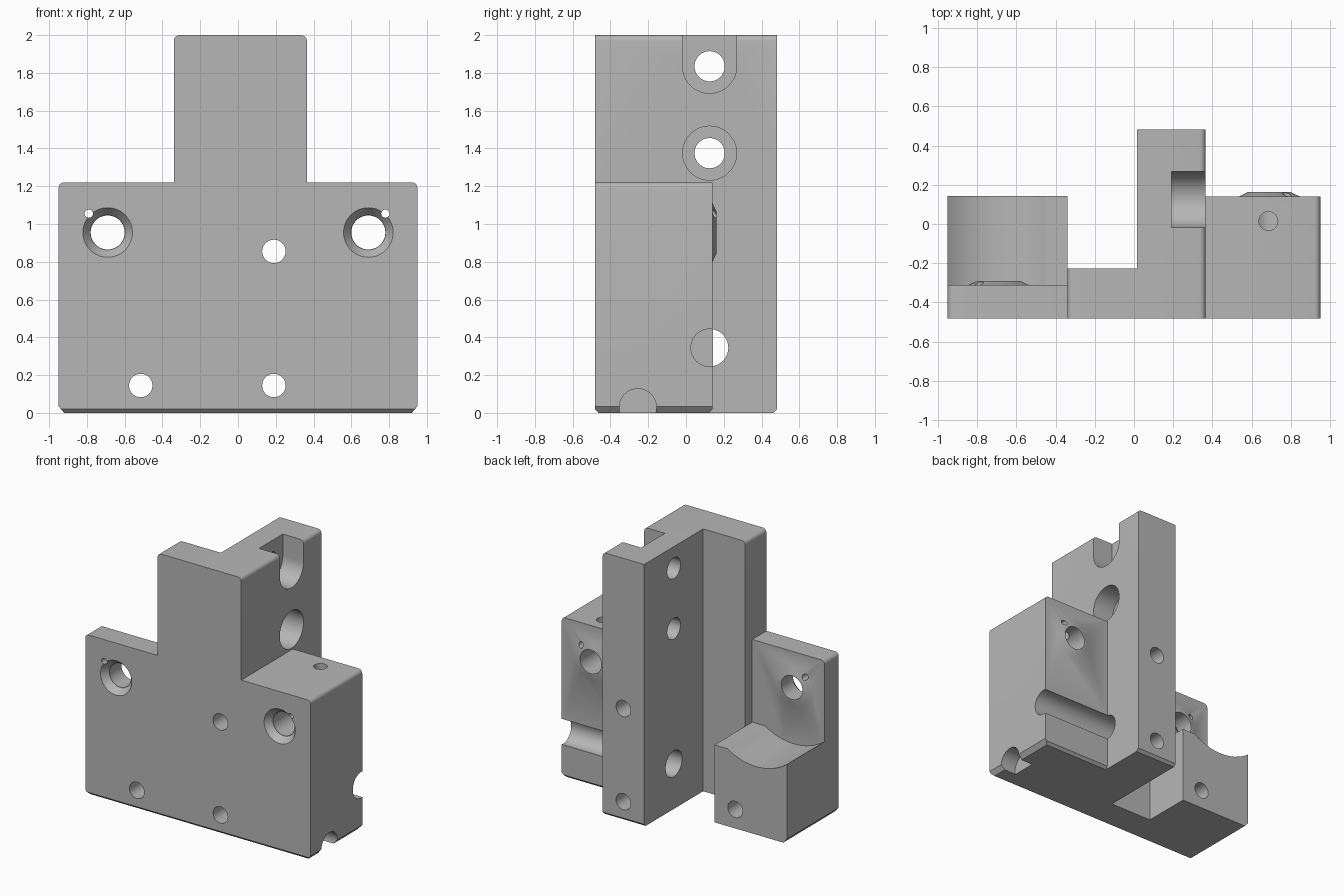
import bpy, bmesh, math
from mathutils import Matrix, Vector

if "Cube" in bpy.data.objects:
    bpy.data.objects.remove(bpy.data.objects["Cube"], do_unlink=True)

grey = bpy.data.materials.new("machined_grey")
grey.use_nodes = True
colour = (0.47, 0.47, 0.47, 1)
grey.diffuse_color = colour
bsdf = next(n for n in grey.node_tree.nodes if n.type == 'BSDF_PRINCIPLED')
bsdf.inputs["Base Color"].default_value = colour


def finish(name, bm):
    bmesh.ops.recalc_face_normals(bm, faces=bm.faces[:])
    mesh = bpy.data.meshes.new(name)
    bm.to_mesh(mesh)
    bm.free()
    mesh.materials.append(grey)
    obj = bpy.data.objects.new(name, mesh)
    bpy.context.collection.objects.link(obj)
    return obj


def prism(name, outline, y0, y1, round_at=(), radius=0.03):
    """Extrude an x-z outline along y, rounding the numbered corners."""
    bm = bmesh.new()
    front = [bm.verts.new((x, y0, z)) for x, z in outline]
    back = [bm.verts.new((x, y1, z)) for x, z in outline]
    bm.faces.new(front)
    bm.faces.new(back[::-1])
    for i in range(len(front)):
        j = (i + 1) % len(front)
        bm.faces.new((front[j], front[i], back[i], back[j]))
    edges = [bm.edges.get((front[i], back[i])) for i in round_at]
    if edges:
        bmesh.ops.bevel(bm, geom=edges, offset=radius, segments=5,
                        profile=0.5, affect='EDGES')
    return finish(name, bm)


def box(name, x0, x1, y0, y1, z0, z1):
    return prism(name, [(x0, z0), (x1, z0), (x1, z1), (x0, z1)], y0, y1)


def rod(name, start, end, r1, r2=None, sides=48):
    """Cylinder or cone between two points."""
    a, b = Vector(start), Vector(end)
    bm = bmesh.new()
    turn = (b - a).to_track_quat('Z', 'Y').to_matrix().to_4x4()
    bmesh.ops.create_cone(bm, cap_ends=True, segments=sides, radius1=r1,
                          radius2=r1 if r2 is None else r2, depth=(b - a).length,
                          matrix=Matrix.Translation((a + b) / 2) @ turn)
    return finish(name, bm)


def combine(tool, operation='DIFFERENCE'):
    mod = body.modifiers.new("combine", 'BOOLEAN')
    mod.operation = operation
    mod.solver = 'EXACT'
    mod.object = tool
    bpy.context.view_layer.objects.active = body
    bpy.ops.object.modifier_apply(modifier=mod.name)
    bpy.data.objects.remove(tool, do_unlink=True)


# Stepped T outline with rounded top corners and chamfered foot
body = prism("bracket_body", [(-.92, 0), (.92, 0), (.95, .035), (.95, 1.22),
                              (.365, 1.22), (.365, 2), (-.34, 2), (-.34, 1.22),
                              (-.95, 1.22), (-.95, .035)],
             -.483, .483, round_at=(3, 5, 6, 8))

# Clear the space behind the right block, the web and the left block
combine(box("right_relief", .365, 1.1, .14, .6, -.1, 1.3))
combine(box("web_relief", -.34, .015, -.228, .6, -.1, 2.1))
combine(box("left_relief", -1.1, -.34, .143, .6, -.1, 1.3))

# Left block top: a flat strip, then a scoop concentric with the bore
scoop = [(-.34, .59)]
for i in range(17):
    x = -.45 - i * .6 / 16
    scoop.append((x, .955 - math.sqrt(.437 ** 2 - (x + .69) ** 2)))
combine(prism("scoop", scoop + [(-1.05, 1.4), (-.34, 1.4)], -.312, .3))

# Chamfers along the lower front and back edges
def foot_chamfer(x0, x1, y, size=.02):
    tool = box("chamfer", x0, x1, -size / math.sqrt(2), size / math.sqrt(2),
               -size / math.sqrt(2), size / math.sqrt(2))
    tool.matrix_world = Matrix.Translation((0, y, 0)) @ Matrix.Rotation(math.pi / 4, 4, 'X')
    combine(tool)

foot_chamfer(-1, 1, -.483)
foot_chamfer(.005, .38, .483)
foot_chamfer(.367, 1, .14)

# Two countersunk bores with raised rims behind and small pin holes
for x, back, pin in ((-.69, -.312, -.79), (.69, .14, .78)):
    combine(rod("rim", (x, back - .001, .955), (x, back + .022, .955), .158, .11), 'UNION')
    combine(rod("bore", (x, -.6, .955), (x, .4, .955), .09))
    combine(rod("countersink", (x, -.493, .955), (x, -.433, .955), .139, .092))
    combine(rod("pin_hole", (pin, -.6, 1.055), (pin, .4, 1.055), .022, sides=24))

# Plain holes running front to back
for x, z in ((.19, .855), (.19, .145), (-.515, .145)):
    combine(rod("bolt_hole", (x, -.6, z), (x, .6, z), .062))

# Cross holes in the fin with counterbores; the upper one opens at the top
for z in (1.375, 1.835):
    combine(rod("cross_hole", (-.15, .125, z), (.5, .125, z), .08))
    combine(rod("counterbore", (.19, .125, z), (.5, .125, z), .143))
combine(box("open_slot", .19, .5, -.018, .268, 1.835, 2.1))

# Lower cross hole, which also grooves the right block
combine(rod("lower_groove", (-.15, .125, .345), (1.1, .125, .345), .099))

# Foot notch and oil hole in the right block
combine(rod("foot_notch", (.82, -.255, .03), (1.1, -.255, .03), .098))
combine(rod("top_hole", (.685, .015, .955), (.685, .015, 1.4), .048, sides=32))

bpy.ops.object.select_all(action='DESELECT')
body.select_set(True)
bpy.context.view_layer.objects.active = body
bpy.ops.object.shade_smooth_by_angle(angle=math.radians(30))
